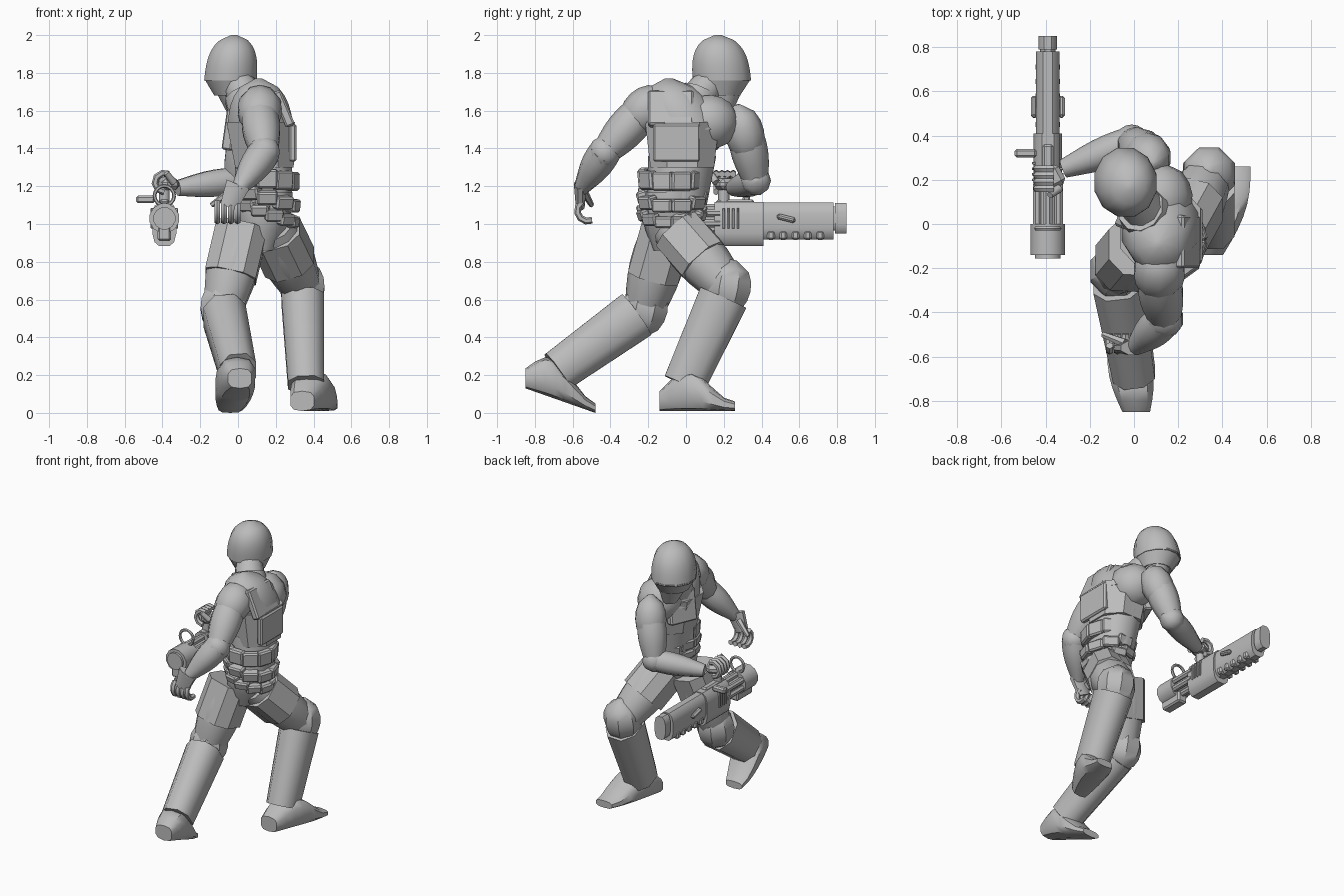
import bpy, bmesh
from math import sin, cos, pi, sqrt, copysign, radians, atan
from mathutils import Vector, Euler

cube = bpy.data.objects.get("Cube")
if cube:
    bpy.data.objects.remove(cube, do_unlink=True)

COLOUR = (.5, .5, .5, 1)
grey = bpy.data.materials.new("plain grey")
grey.use_nodes = True
grey.diffuse_color = COLOUR
grey.node_tree.nodes["Principled BSDF"].inputs["Base Color"].default_value = COLOUR
X, Y, Z = Vector((1, 0, 0)), Vector((0, 1, 0)), Vector((0, 0, 1))


def finish(name, bm, angle=40):
    bmesh.ops.recalc_face_normals(bm, faces=bm.faces)
    mesh = bpy.data.meshes.new(name)
    bm.to_mesh(mesh)
    bm.free()
    mesh.materials.append(grey)
    ob = bpy.data.objects.new(name, mesh)
    bpy.context.collection.objects.link(ob)
    bpy.ops.object.select_all(action="DESELECT")
    ob.select_set(True)
    bpy.context.view_layer.objects.active = ob
    bpy.ops.object.shade_smooth_by_angle(angle=radians(angle))


def loft(name, rings, sides=10, ref=X, axis=None, power=1, angle=40):
    """Skin rings of (centre, half width along ref, half depth across it)."""
    bm = bmesh.new()
    last = len(rings) - 1
    loops = []
    for i, (centre, width, depth) in enumerate(rings):
        along = axis or (rings[min(i + 1, last)][0] - rings[max(i - 1, 0)][0]).normalized()
        u = (ref - along * ref.dot(along)).normalized()
        v = along.cross(u)
        loop = []
        for k in range(sides):
            a = 2 * pi * (k + .5) / sides
            c = copysign(abs(cos(a)) ** power, cos(a))
            s = copysign(abs(sin(a)) ** power, sin(a))
            loop.append(bm.verts.new(centre + u * c * width + v * s * depth))
        loops.append(loop)
    for a, b in zip(loops, loops[1:]):
        for k in range(sides):
            m = (k + 1) % sides
            bm.faces.new((a[k], a[m], b[m], b[k]))
    bm.faces.new(loops[0][::-1])
    bm.faces.new(loops[-1])
    finish(name, bm, angle)


# Long profiles, as a radius factor from start to end
def straight(t):
    return 1


def muscle(t):
    return .85 + .2 * sin(pi * t)


def egg(t):
    return max(.15, sqrt(1 - (2 * t - 1) ** 2))


def dome(t):
    return max(.12, sqrt(1 - t ** 3))


def segment(name, start, end, r_start, r_end, wide=1, profile=straight, steps=6, **options):
    start, end = Vector(start), Vector(end)
    rings = []
    for i in range(steps + 1):
        t = i / steps
        r = (r_start + (r_end - r_start) * t) * profile(t)
        rings.append((start.lerp(end, t), r * wide, r))
    loft(name, rings, **options)


def curl(name, centre, p, q, radius, thick, first, final, steps, ref):
    rings = []
    for i in range(steps + 1):
        a = first + (final - first) * i / steps
        rings.append((Vector(centre) + (p * cos(a) + q * sin(a)) * radius, thick, thick))
    loft(name, rings, sides=6, ref=ref)


def box(name, centre, size, turn=(0, 0, 0), bevel=.01):
    bm = bmesh.new()
    bmesh.ops.create_cube(bm, size=1)
    bmesh.ops.scale(bm, vec=size, verts=bm.verts)
    bmesh.ops.bevel(bm, geom=bm.edges[:], offset=bevel, segments=1, affect="EDGES")
    bmesh.ops.rotate(bm, matrix=Euler(turn).to_matrix(), verts=bm.verts)
    bmesh.ops.translate(bm, vec=centre, verts=bm.verts)
    finish(name, bm, angle=30)


# Torso and layered vest
segment("pelvis", (.12, -.09, .86), (.15, -.07, 1.17), .1, .18, wide=.95, profile=muscle, axis=Z)
segment("abdomen", (.15, -.05, 1.1), (.13, -.02, 1.36), .16, .18, wide=.9, axis=Z)
segment("vest", (.14, -.02, 1.3), (.12, -.02, 1.54), .18, .21, wide=.92, axis=Z, power=.85, sides=8)
segment("chest", (.12, 0, 1.5), (.11, -.09, 1.77), .21, .18, wide=.88, profile=dome, axis=Z)
box("upper_back_plate", (.24, -.08, 1.61), (.05, .24, .2), turn=(0, -.4, 0))
box("middle_back_plate", (.29, -.05, 1.43), (.04, .25, .2))
box("front_chest_plate", (-.01, .07, 1.5), (.06, .2, .22), turn=(0, .15, -.4))


# Pouches and belt follow a tilted ellipse round the waist
def waist_ring(name, count, height, slope, size):
    for i in range(count):
        a = 2 * pi * (i + .5) / count
        spot = Vector((cos(a) * .14, sin(a) * .155, slope * cos(a) * .15))
        lean = -atan(slope) * abs(sin(a))
        box(f"{name}_{i}", spot + Vector((.155, -.075, height)), size, turn=(0, lean, a))


waist_ring("upper_pouch", 10, 1.24, -.1, (.05, .11, .1))
waist_ring("lower_pouch", 10, 1.14, -.3, (.06, .11, .07))
waist_ring("belt_segment", 12, 1.06, -.35, (.05, .1, .06))

# Head, helmet and neck
segment("neck", (.08, .02, 1.6), (-.02, .15, 1.78), .11, .08)
segment("collar", (.07, .03, 1.6), (.03, .07, 1.69), .13, .11)
segment("face", (-.01, .19, 1.58), (-.04, .19, 1.78), .05, .14, wide=.9, axis=Z)
segment("helmet", (-.04, .19, 1.76), (-.02, .17, 2), .16, .155, wide=.9,
        profile=dome, steps=9, sides=12, axis=Z, angle=60)
segment("helmet_rim", (-.03, .18, 1.68), (-.04, .19, 1.77), .11, .16, wide=.9, sides=12, axis=Z)

# Gun arm
deltoid, elbow, wrist = Vector((.06, .31, 1.5)), Vector((-.01, .37, 1.23)), Vector((-.32, .25, 1.19))
segment("gun_shoulder", (.13, -.04, 1.55), (.1, .28, 1.53), .15, .15, profile=egg, ref=Z, angle=60)
segment("gun_deltoid", (.09, .27, 1.63), (.03, .35, 1.32), .11, .1, profile=egg, angle=60)
segment("gun_upper_arm", deltoid, elbow, .105, .08, profile=muscle, angle=60)
segment("gun_elbow", elbow + X * .08, elbow - X * .08, .08, .08, profile=egg, ref=Z)
segment("gun_forearm", elbow, wrist, .085, .05, profile=muscle, ref=Z, angle=60)
box("gun_hand", (-.37, .21, 1.21), (.1, .1, .06), turn=(0, 0, .5), bevel=.02)
for i in range(4):
    curl(f"gun_finger_{i}", (-.39, .16 + i * .03, 1.22), X, Z, .05, .018, pi / 3, 1.5 * pi, 5, Y)
segment("gun_thumb", (-.34, .16, 1.22), (-.38, .13, 1.27), .02, .015)

# Trailing arm
shoulder, elbow, wrist = Vector((.11, -.23, 1.6)), Vector((.14, -.43, 1.38)), Vector((0, -.56, 1.18))
segment("rear_shoulder", (.12, -.1, 1.7), (.11, -.33, 1.5), .125, .115, profile=egg, angle=60)
segment("rear_upper_arm", shoulder, elbow, .11, .085, profile=muscle, angle=60)
segment("rear_elbow", elbow + Z * .09, elbow - Z * .09, .085, .085, profile=egg)
segment("rear_forearm", elbow, wrist, .1, .045, profile=muscle, angle=60)
segment("rear_palm", wrist + Z * .03, (-.05, -.56, 1.09), .035, .025, wide=2, sides=8)
for i in range(4):
    curl(f"rear_finger_{i}", (-.11 + i * .036, -.52, 1.07), -Y, -Z, .055, .018, -1, 2, 5, X)
segment("rear_thumb", (-.04, -.54, 1.17), (-.14, -.5, 1.1), .022, .014, sides=6)


# Legs: thigh, guard, knee pad, shin guard and boot from shared joints
def boot(name, heel, toe):
    rings = []
    for i in range(8):
        t = i / 7
        height = .05 + .16 * sin(pi * (.2 + .8 * t)) ** 2
        middle = Vector(heel).lerp(Vector(toe), t) + Z * height / 2
        rings.append((middle, .065 + .04 * sin(pi * t), height / 2))
    loft(name, rings, axis=Y, power=.7)


def leg(name, hip, knee, ankle, guard_from, guard_to):
    hip, knee, ankle = Vector(hip), Vector(knee), Vector(ankle)
    segment(name + "_thigh", hip, knee, .145, .125, profile=muscle)
    segment(name + "_thigh_guard", hip.lerp(knee, guard_from), hip.lerp(knee, guard_to),
            .145, .145, sides=8, power=.75, angle=30)
    segment(name + "_knee_pad", knee + Vector((0, .03, .15)), knee - Vector((0, .02, .15)),
            .135, .12, profile=egg, sides=8)
    segment(name + "_shin_guard", knee.lerp(ankle, .1), ankle, .142, .12,
            wide=.85, sides=8, power=.85, angle=50)


leg("forward", (.18, -.07, .99), (.34, .22, .66), (.36, -.01, .15), .1, .58)
leg("trailing", (.02, -.1, .98), (-.08, -.22, .55), (0, -.68, .22), 0, .6)
boot("forward_boot", (.34, -.14, .01), (.465, .26, .01))
boot("trailing_boot", (.01, -.85, .13), (-.04, -.48, 0))

# Heavy gun, built along y
GUN = Vector((-.39, 0, 1.03))


def gun_part(name, back, front, half_width, half_height, drop=0, **options):
    start = GUN + Y * back - Z * drop
    segment(name, start, start + Y * (front - back), half_height, half_height,
            wide=half_width / half_height, steps=2, sides=12, **options)


gun_part("gun_barrel", .3, .78, .055, .1, drop=.015, power=.7)
gun_part("gun_muzzle_neck", .78, .8, .035, .065, power=.7)
gun_part("gun_muzzle", .79, .85, .043, .083, power=.7)
gun_part("gun_receiver", .15, .41, .065, .12, drop=.03, power=.65)
gun_part("gun_drum", -.14, 0, .08, .08)
gun_part("gun_drum_cap", -.155, -.1, .06, .06)
gun_part("gun_core", -.02, .2, .05, .05)
for i in range(6):
    a = pi * (i + .5) / 3
    spot = GUN + (X * cos(a) + Z * sin(a)) * .055
    segment(f"gun_piston_{i}", spot, spot + Y * .18, .022, .022, sides=8)
box("gun_lower_block", GUN + Vector((0, -.06, -.08)), (.07, .17, .08))
for i in range(5):
    box(f"gun_lower_rib_{i}", GUN + Vector((0, .45 + i * .065, -.09)), (.11, .04, .05))
for side, label in ((-1, "left"), (1, "right")):
    face = GUN + X * side * .062
    for i in range(4):
        box(f"gun_vent_{label}_{i}", face + Y * (.2 + i * .025), (.02, .012, .11), bevel=.003)
    box(f"gun_catch_{label}", face + Y * .53, (.03, .1, .03), turn=(-.25, 0, 0))
box("gun_side_bar", (-.49, .32, 1.13), (.1, .04, .04))
box("gun_top_rail", GUN + Vector((0, .26, .085)), (.05, .2, .03))
segment("gun_grip", GUN + Y * .2, GUN + Y * .2 + Z * .22, .03, .03)
curl("gun_ring_guard", GUN + Vector((0, -.02, .12)), X, Z, .052, .01, 0, 2 * pi, 16, Y)
